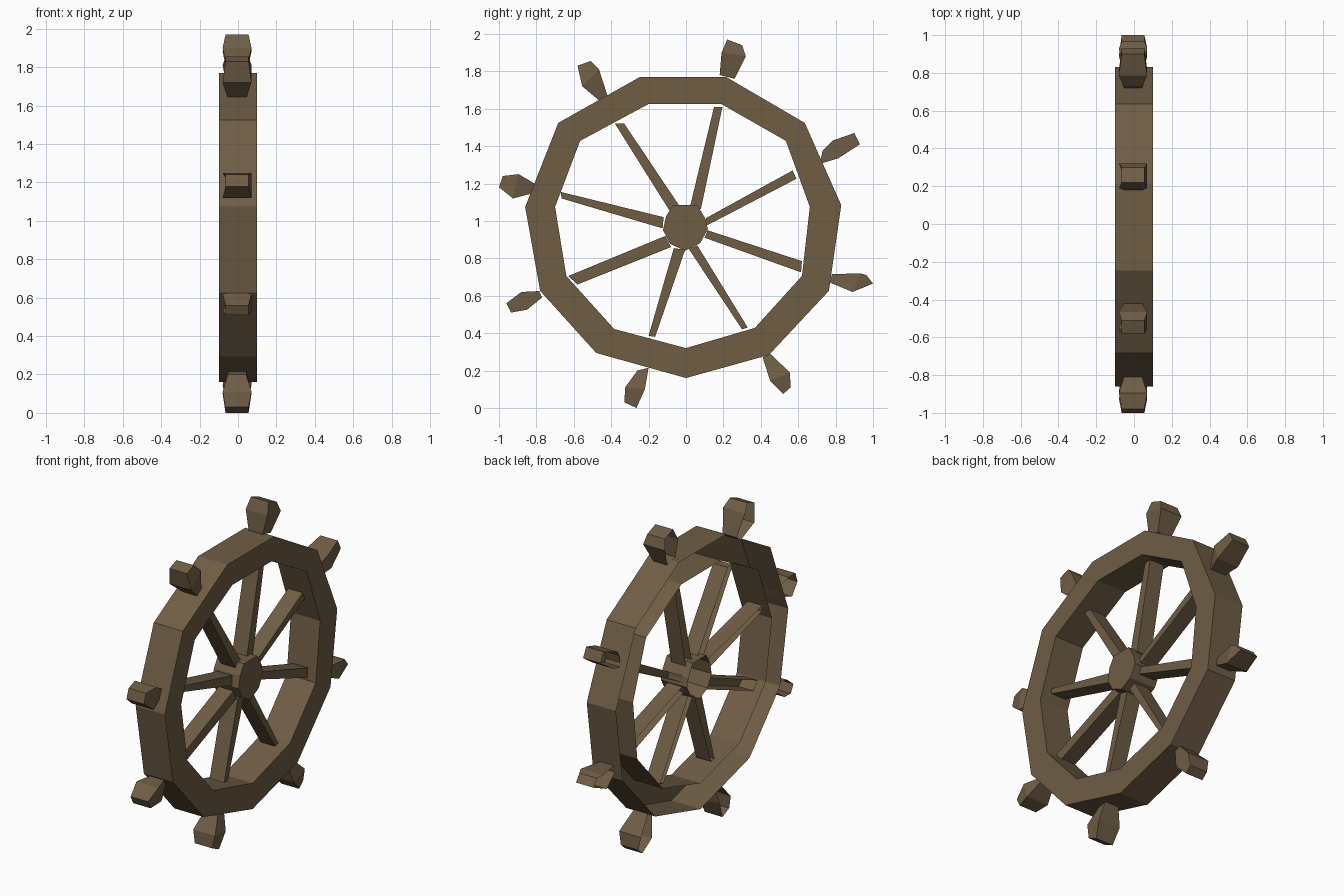
import bpy, bmesh

wood = bpy.data.materials.new("dark_wood")
wood.diffuse_color = (0.16, 0.11, 0.06, 1)


def finish(name, bm):
    """Orient the open-backed shell so its front looks along +x."""
    bmesh.ops.recalc_face_normals(bm, faces=bm.faces)
    front = max(bm.faces, key=lambda f: abs(f.normal.x) * f.calc_area())
    if front.normal.x < 0:
        bmesh.ops.reverse_faces(bm, faces=bm.faces)
    me = bpy.data.meshes.new(name)
    bm.to_mesh(me)
    bm.free()
    me.materials.append(wood)
    bpy.context.collection.objects.link(bpy.data.objects.new(name, me))


def loop(bm, pts, x):
    return [bm.verts.new((x, y, z)) for y, z in pts]


def bridge(bm, a, b):
    for i in range(len(a)):
        j = (i + 1) % len(a)
        bm.faces.new((a[i], a[j], b[j], b[i]))


def bar(name, sections, halves, cx=-0.005):
    """Bar through sections (y1, z1, y2, z2), open on the -x side."""
    bm = bmesh.new()
    rows = []
    for (y1, z1, y2, z2), h in zip(sections, halves):
        rows.append([bm.verts.new(c) for c in (
            (cx - h, y1, z1), (cx + h, y1, z1), (cx + h, y2, z2), (cx - h, y2, z2))])
    for a, b in zip(rows, rows[1:]):
        for i in range(3):
            bm.faces.new((a[i], a[i + 1], b[i + 1], b[i]))
    bm.faces.new(rows[0])
    bm.faces.new(rows[-1])
    finish(name, bm)


# Rim: eleven-sided hand-shaped ring, open at the back
outer = [(-.246, 1.77), (.214, 1.77), (.635, 1.524), (.83, 1.085), (.764, .626), (.443, .283),
         (0, .16), (-.48, .294), (-.78, .626), (-.86, 1.075), (-.683, 1.524)]
inner = [(-.198, 1.626), (.187, 1.626), (.534, 1.428), (.662, 1.075), (.62, .706), (.368, .428),
         (0, .32), (-.384, .422), (-.64, .706), (-.70, 1.075), (-.566, 1.428)]
bm = bmesh.new()
rings = [loop(bm, outer, -.1), loop(bm, outer, .1), loop(bm, inner, .1), loop(bm, inner, -.1)]
for a, b in zip(rings, rings[1:]):
    bridge(bm, a, b)
finish("rim", bm)

# Hub: short drum, open at the back
hub = [(-.07, 1.085), (.06, 1.085), (.105, 1.01), (.117, .955), (.075, .88),
       (-.005, .84), (-.085, .877), (-.123, .95), (-.107, 1.025)]
bm = bmesh.new()
back, face = loop(bm, hub, -.09), loop(bm, hub, .09)
bridge(bm, back, face)
bm.faces.new(face)
finish("hub", bm)

# Spokes: hub end, rim end
spokes = [
    [(.015, 1.05, .08, 1.065), (.15, 1.61, .195, 1.61)],
    [(.107, 1.015, .11, .975), (.57, 1.27, .59, 1.225)],
    [(.115, .95, .10, .91), (.62, .785, .615, .725)],
    [(.06, .87, .015, .85), (.33, .43, .30, .42)],
    [(-.005, .845, -.065, .855), (-.165, .38, -.2, .385)],
    [(-.08, .86, -.11, .92), (-.58, .66, -.63, .705)],
    [(-.125, .96, -.12, 1.02), (-.665, 1.12, -.67, 1.155)],
    [(-.085, 1.05, -.035, 1.08), (-.38, 1.52, -.33, 1.52)],
]
for n, s in enumerate(spokes, 1):
    bar(f"spoke_{n}", s, (.05, .05))

# Handles: narrow base at the rim, wide shoulder, blunt end
handles = [
    [(.18, 1.78, .26, 1.76), (.19, 1.90, .32, 1.88), (.22, 1.97, .30, 1.94)],
    [(.73, 1.375, .715, 1.305), (.785, 1.43, .815, 1.335), (.90, 1.47, .93, 1.41)],
    [(.78, .715, .77, .67), (.93, .72, .89, .62), (.965, .71, 1, .665)],
    [(.41, .27, .45, .29), (.45, .145, .555, .19), (.52, .075, .56, .11)],
    [(-.26, .20, -.20, .215), (-.325, .11, -.22, .10), (-.33, .03, -.265, 0)],
    [(-.785, .625, -.77, .59), (-.88, .62, -.85, .525), (-.96, .56, -.935, .51)],
    [(-.83, 1.145, -.81, 1.20), (-.925, 1.12, -.895, 1.25), (-1, 1.18, -.98, 1.24)],
    [(-.46, 1.64, -.42, 1.67), (-.555, 1.72, -.465, 1.81), (-.58, 1.83, -.51, 1.855)],
]
for n, s in enumerate(handles, 1):
    bar(f"handle_{n}", s, (.048, .075, .06))
